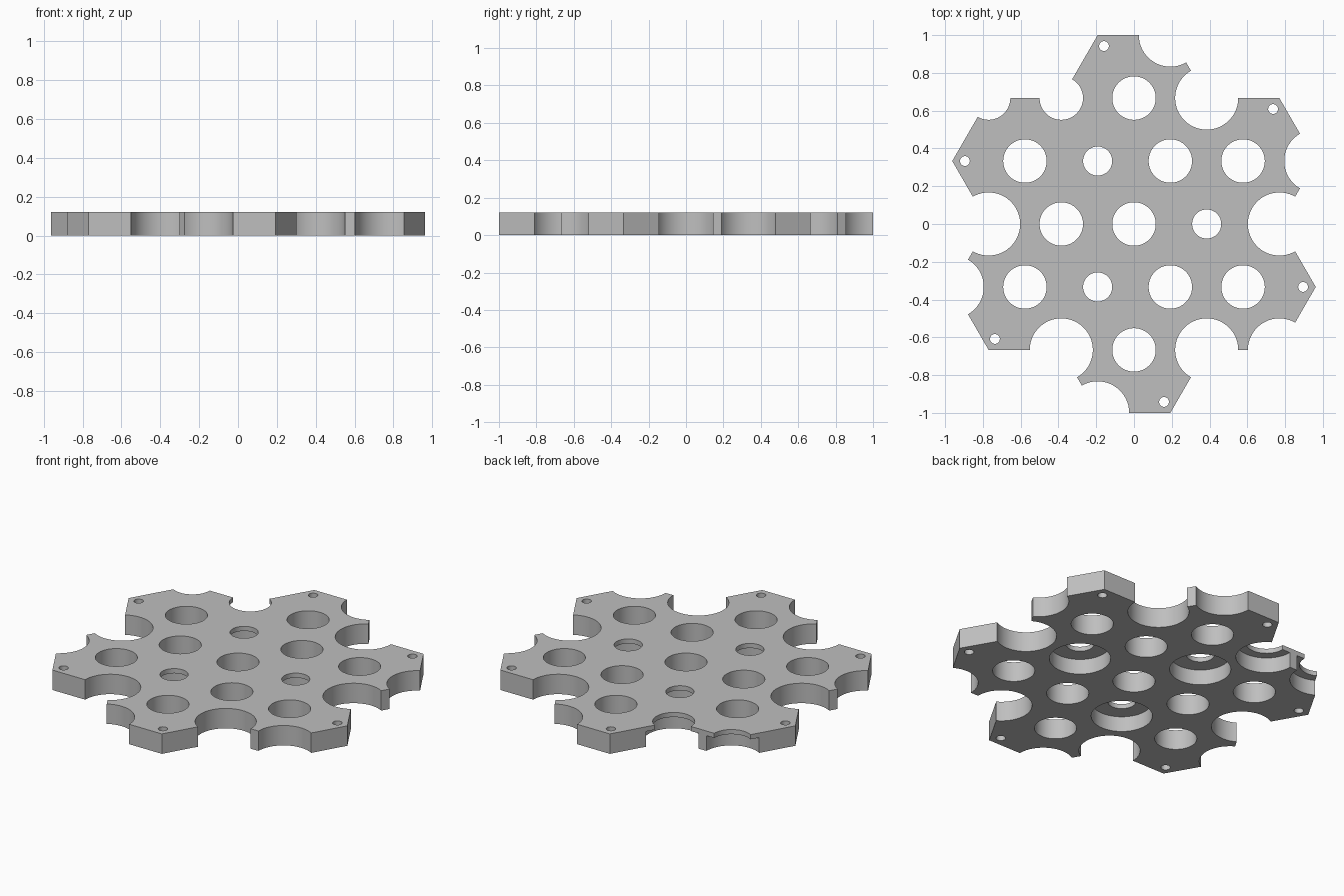
import bpy, bmesh
from math import sin, cos, tau, radians, sqrt
from mathutils import Vector

cube = bpy.data.objects.get("Cube")
if cube:
    bpy.data.objects.remove(cube, do_unlink=True)

APOTHEM = 1 / 3
R = APOTHEM * 2 / sqrt(3)      # hexagon corner radius
THICK, LIP = 0.12, 0.028       # plate thickness, thin lip over sockets
HOLE, SMALL, BITE, PIN = 0.115, 0.077, 0.167, 0.026


def polar(radius, degrees):
    a = radians(degrees)
    return Vector((radius * cos(a), radius * sin(a), 0))


def make_object(name, bm):
    bmesh.ops.recalc_face_normals(bm, faces=bm.faces)
    mesh = bpy.data.meshes.new(name)
    bm.to_mesh(mesh)
    bm.free()
    obj = bpy.data.objects.new(name, mesh)
    bpy.context.collection.objects.link(obj)
    return obj


def add_cutter(bm, centre, top, bottom=None, n=64):
    """Round cutter, stepped wider below the lip when bottom is given."""
    rings = [(top, -0.1), (top, THICK + 0.1)]
    if bottom:
        rings = [(bottom, -0.1), (bottom, THICK - LIP),
                 (top, THICK - LIP), (top, THICK + 0.1)]
    loops = [[bm.verts.new((centre.x + r * cos(tau * (i + 0.5) / n),
                            centre.y + r * sin(tau * (i + 0.5) / n), z))
              for i in range(n)] for r, z in rings]
    for a, b in zip(loops, loops[1:]):
        for i in range(n):
            j = (i + 1) % n
            bm.faces.new((a[i], a[j], b[j], b[i]))
    bm.faces.new(loops[0][::-1])
    bm.faces.new(loops[-1])


outline = []
cut = bmesh.new()
add_cutter(cut, Vector((0, 0, 0)), HOLE)

for k in range(6):
    # Outer hexagon: centre hole, open bite, pin hole at the tip, inner notch
    angle = 90 + 60 * k
    centre = polar(2 * APOTHEM, angle)
    right, tip, notch = (centre + polar(R, angle + d) for d in (-30, 30, 90))
    outline += [right, tip, notch]
    add_cutter(cut, centre, HOLE)
    add_cutter(cut, tip.lerp(centre, 0.174), PIN, n=32)
    for point, lipped in ((right, k == 1), (notch, k == 0)):
        if lipped:
            add_cutter(cut, point, HOLE, BITE)
        else:
            add_cutter(cut, point, BITE)
    # Corners of the middle hexagon: sockets and plain holes alternate
    if k % 2 == 0:
        add_cutter(cut, polar(R, 60 * k), SMALL, BITE)
    else:
        add_cutter(cut, polar(R, 60 * k), HOLE)

# Plate slab made from the outline of seven joined hexagons
bm = bmesh.new()
base = bm.faces.new([bm.verts.new(p) for p in outline])
extruded = bmesh.ops.extrude_face_region(bm, geom=[base])
bmesh.ops.translate(bm, vec=(0, 0, THICK),
                    verts=[v for v in extruded["geom"] if isinstance(v, bmesh.types.BMVert)])
plate = make_object("hexagon_plate", bm)

# Single grey finish
grey = bpy.data.materials.new("light_grey")
grey.use_nodes = True
colour = (0.52, 0.52, 0.52, 1)
grey.diffuse_color = colour
grey.node_tree.nodes["Principled BSDF"].inputs["Base Color"].default_value = colour
plate.data.materials.append(grey)

# Cut all holes at once
cutter = make_object("hole_cutters", cut)
cutter.hide_render = True
cutter.data.materials.append(grey)
mod = plate.modifiers.new("holes", "BOOLEAN")
mod.operation = "DIFFERENCE"
mod.solver = "EXACT"
mod.object = cutter

bpy.ops.object.select_all(action="DESELECT")
plate.select_set(True)
bpy.context.view_layer.objects.active = plate
bpy.ops.object.modifier_apply(modifier=mod.name)
bpy.data.objects.remove(cutter, do_unlink=True)
bpy.ops.object.shade_smooth_by_angle(angle=radians(30))
